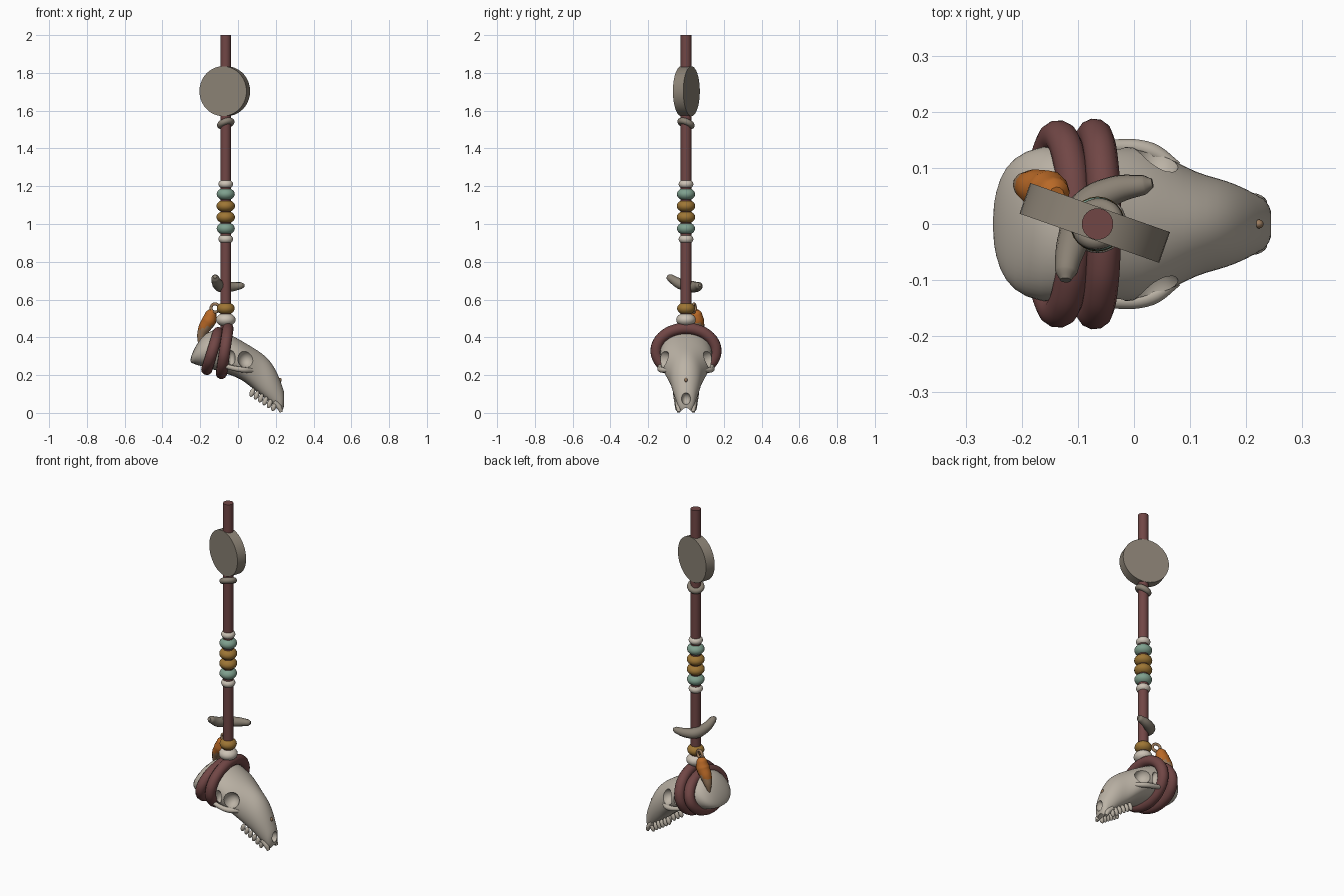
import bpy, math
from mathutils import Vector

if "Cube" in bpy.data.objects:
    bpy.data.objects.remove(bpy.data.objects["Cube"])

def material(name, rgb):
    m = bpy.data.materials.new(name)
    m.diffuse_color = (*rgb, 1)
    m.use_nodes = True
    m.node_tree.nodes["Principled BSDF"].inputs["Base Color"].default_value = m.diffuse_color
    return m

BONE = material("bone", (.50, .45, .38))
CORD = material("maroon_cord", (.165, .062, .06))
STONE = material("grey_stone", (.255, .22, .175))
OCHRE = material("ochre", (.34, .18, .035))
TEAL = material("dull_teal", (.21, .35, .27))
CREAM = material("cream", (.60, .54, .46))
ORANGE = material("orange", (.48, .14, .02))
HORN = material("brown_horn", (.33, .20, .11))
CX = -.065

def finish(name, mat, angle=40):
    o = bpy.context.object
    o.name = name
    o.data.materials.clear()
    o.data.materials.append(mat)
    bpy.ops.object.transform_apply(location=False, rotation=False, scale=True)
    bpy.ops.object.shade_smooth_by_angle(angle=math.radians(angle))
    return o

def ball(name, mat, loc, size, rot=(0, 0, 0)):
    bpy.ops.mesh.primitive_uv_sphere_add(segments=24, ring_count=14, radius=1, location=loc, rotation=rot)
    bpy.context.object.scale = size
    return finish(name, mat, 60)

def tube(name, mat, pts, radii, closed=False):
    cu = bpy.data.curves.new(name, 'CURVE')
    cu.dimensions = '3D'
    cu.bevel_depth = 1
    cu.bevel_resolution = 4
    cu.resolution_u = 6
    cu.use_fill_caps = True
    s = cu.splines.new('BEZIER')
    s.bezier_points.add(len(pts) - 1)
    for b, p, r in zip(s.bezier_points, pts, radii):
        b.co, b.radius = p, r
        b.handle_left_type = b.handle_right_type = 'AUTO'
    s.use_cyclic_u = closed
    o = bpy.data.objects.new(name, cu)
    bpy.context.collection.objects.link(o)
    bpy.ops.object.select_all(action='DESELECT')
    o.select_set(True)
    bpy.context.view_layer.objects.active = o
    bpy.ops.object.convert(target='MESH')
    return finish(name, mat, 50)

# hanging cord
bpy.ops.mesh.primitive_cylinder_add(vertices=24, radius=.028, depth=1.56, location=(CX, 0, 1.22))
finish("hanging_cord", CORD)

# round stone disc, turned about the cord
bpy.ops.mesh.primitive_cylinder_add(vertices=40, radius=.132, depth=.058, location=(-.07, .002, 1.703),
                                    rotation=(math.pi / 2, 0, math.radians(-19.4)))
finish("stone_disc", STONE)

# small tilted stone ring under the disc
bpy.ops.mesh.primitive_torus_add(major_radius=.031, minor_radius=.017, location=(CX, 0, 1.532))
ring = bpy.context.object
ring.rotation_euler = Vector((-.35, .4, 1)).to_track_quat('Z', 'Y').to_euler()
finish("stone_ring", STONE)

# beads
beads = [(1.211, .039, .027, CREAM), (1.158, .048, .034, TEAL), (1.095, .049, .034, OCHRE),
         (1.036, .049, .034, OCHRE), (.976, .048, .034, TEAL), (.920, .039, .027, CREAM),
         (.553, .047, .034, OCHRE), (.493, .052, .036, CREAM)]
for i, (z, r, h, m) in enumerate(beads):
    ball(f"bead_{i + 1}", m, (CX, 0, z), (r, r, h))

# horizontal crescent hooked around the cord
tube("crescent", STONE,
     [(-.122, -.100, .722), (-.121, -.085, .715), (-.110, -.035, .685), (-.085, .030, .668),
      (-.035, .060, .668), (.018, .070, .674), (.033, .073, .676)],
     [.010, .020, .028, .031, .026, .018, .008])

# skull: lofted cross-sections (x, top, bottom, half width)
sections = [(-.252, .285, .268, .03), (-.24, .325, .262, .085), (-.215, .37, .252, .12),
            (-.17, .43, .24, .142), (-.10, .448, .22, .14), (-.035, .412, .198, .140),
            (.015, .385, .178, .138), (.065, .355, .140, .118), (.11, .328, .100, .092),
            (.15, .297, .068, .082), (.18, .262, .042, .072), (.205, .217, .020, .060),
            (.222, .177, .003, .050), (.236, .135, .0, .043), (.247, .105, .05, .02)]
N = 24
verts, faces = [], []
for x, t, b, w in sections:
    for k in range(N):
        a = 2 * math.pi * k / N
        c, s = math.cos(a), math.sin(a)
        p = 1 if s > 0 else .7       # squarer lower half
        y = w * math.copysign(abs(c) ** p, c)
        z = (t + b) / 2 + (t - b) / 2 * s
        verts.append((x, y, z))
for i in range(len(sections) - 1):
    for k in range(N):
        n = (k + 1) % N
        faces.append((i * N + k, i * N + n, (i + 1) * N + n, (i + 1) * N + k))
faces += [tuple(range(N))[::-1], tuple(range((len(sections) - 1) * N, len(sections) * N))]
me = bpy.data.meshes.new("skull")
me.from_pydata(verts, [], faces)
skull = bpy.data.objects.new("skull", me)
bpy.context.collection.objects.link(skull)
bpy.ops.object.select_all(action='DESELECT')
skull.select_set(True)
bpy.context.view_layer.objects.active = skull
bpy.ops.object.mode_set(mode='EDIT')
bpy.ops.mesh.select_all(action='SELECT')
bpy.ops.mesh.normals_make_consistent(inside=False)
bpy.ops.object.mode_set(mode='OBJECT')
skull.modifiers.new("smooth", 'SUBSURF').levels = 1
bpy.ops.object.modifier_apply(modifier="smooth")

# eye sockets, temple hollows, palate and nose opening
slope = (0, math.radians(35), 0)
cuts = [((.25, 0, .075), (.035, .024, .032), (0, 0, 0)), ((.15, 0, .045), (.15, .034, .045), slope)]
for s in (-1, 1):
    cuts += [((.042, s * .128, .285), (.043, .055, .046), (0, 0, 0)),
             ((-.035, s * .145, .29), (.021, .035, .042), (0, 0, 0))]
for loc, size, rot in cuts:
    cutter = ball("skull_cutter", BONE, loc, size, rot)
    cutter.hide_render = True
    bpy.context.view_layer.objects.active = skull
    md = skull.modifiers.new("cut", 'BOOLEAN')
    md.operation, md.solver, md.object = 'DIFFERENCE', 'EXACT', cutter
    bpy.ops.object.modifier_apply(modifier="cut")
    bpy.data.objects.remove(cutter)
bpy.ops.object.select_all(action='DESELECT')
skull.select_set(True)
bpy.context.view_layer.objects.active = skull
finish("skull", BONE, 35)

# cheek bones, tooth rows and front prongs
for s in (-1, 1):
    side = "left" if s > 0 else "right"
    tube(f"cheek_bone_{side}", BONE,
         [(.075, s * .10, .225), (.03, s * .130, .228), (-.03, s * .138, .238), (-.10, s * .128, .26)],
         [.012, .015, .013, .012])
    for k in range(6):
        f = k / 5
        ball(f"tooth_{side}_{k + 1}", BONE, (.075 + .115 * f, s * (.058 - .012 * f), .108 - .075 * f),
             (.013, .012, .024), (0, math.radians(20), 0))
    tube(f"front_prong_{side}", BONE, [(.19, s * .042, .06), (.218, s * .04, .03), (.229, s * .038, .005)],
         [.016, .014, .009])

# brown spot on the nose
ball("nose_spot", HORN, (.222, 0, .174), (.009, .008, .012))

# two cord loops wrapped around the skull
for i, (xt, zt, xb, zb, w) in enumerate([(-.053, .447, -.088, .209, .158), (-.105, .425, -.165, .230, .155)]):
    pts = []
    for k in range(16):
        a = 2 * math.pi * k / 16
        u = (1 + math.cos(a)) / 2
        pts.append((xb + (xt - xb) * u, w * math.sin(a), zb + (zt - zb) * u))
    tube(f"cord_loop_{i + 1}", CORD, pts, [.030] * 16, True)

# claw pendant: orange cap above, brown horn tip below
claw = tube("claw", ORANGE,
            [(-.138, .052, .545), (-.142, .054, .53), (-.153, .058, .49), (-.177, .065, .45),
             (-.194, .07, .41), (-.207, .073, .352)],
            [.014, .028, .038, .033, .023, .003])
claw.data.materials.append(HORN)
for p in claw.data.polygons:
    p.material_index = int(p.center.z < .455 + .4 * (p.center.x + .17))
bpy.ops.mesh.primitive_torus_add(major_radius=.022, minor_radius=.008, location=(-.122, .042, .555),
                                 rotation=(math.pi / 2, 0, math.radians(-20)))
finish("claw_ring", HORN)
